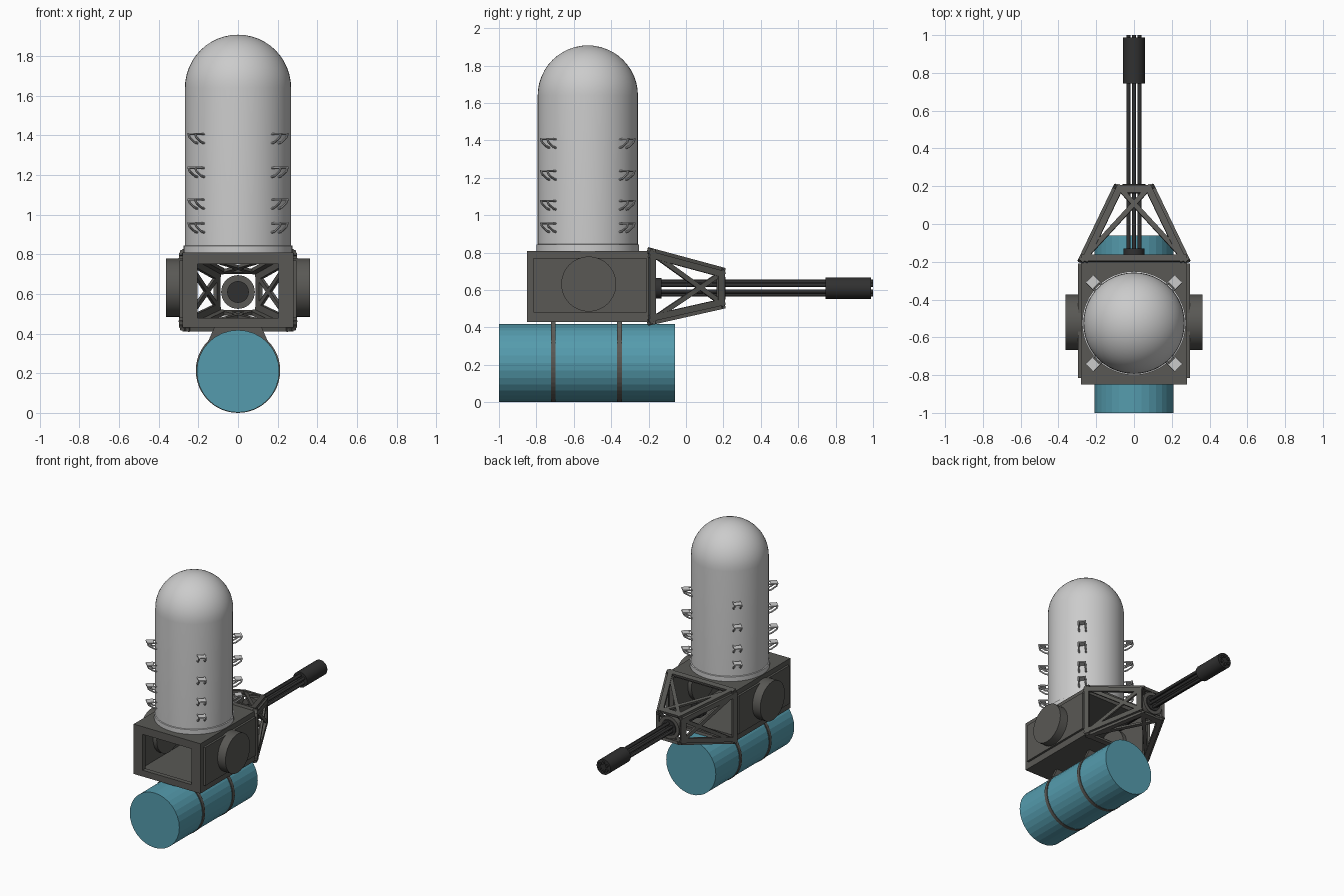
import bpy, bmesh
from math import sin, cos, pi, radians
from mathutils import Matrix, Vector

if "Cube" in bpy.data.objects:
    bpy.data.objects.remove(bpy.data.objects["Cube"])


def material(name, color):
    m = bpy.data.materials.new(name)
    m.diffuse_color = (*color, 1)
    m.use_nodes = True
    m.node_tree.nodes["Principled BSDF"].inputs["Base Color"].default_value = m.diffuse_color
    return m


HULL = material("dark_grey", (0.10, 0.098, 0.09))
TEAL = material("teal", (0.09, 0.33, 0.42))
BLACK = material("gunmetal", (0.03, 0.03, 0.03))


def finish(name, bm, mat=None, smooth=False):
    bmesh.ops.recalc_face_normals(bm, faces=bm.faces[:])
    me = bpy.data.meshes.new(name)
    bm.to_mesh(me)
    bm.free()
    ob = bpy.data.objects.new(name, me)
    bpy.context.collection.objects.link(ob)
    if mat:
        me.materials.append(mat)
    if smooth:
        bpy.context.view_layer.objects.active = ob
        ob.select_set(True)
        bpy.ops.object.shade_smooth_by_angle(angle=radians(35))
        ob.select_set(False)
    return ob


def box(bm, x0, x1, y0, y1, z0, z1):
    m = Matrix.Translation(((x0 + x1) / 2, (y0 + y1) / 2, (z0 + z1) / 2))
    bmesh.ops.create_cube(bm, size=1, matrix=m @ Matrix.Diagonal((x1 - x0, y1 - y0, z1 - z0, 1)))


def rod(bm, p, q, r, n=32):
    p, q = Vector(p), Vector(q)
    rot = (q - p).to_track_quat('Z', 'Y').to_matrix().to_4x4()
    bmesh.ops.create_cone(bm, cap_ends=True, segments=n, radius1=r, radius2=r,
                          depth=(q - p).length, matrix=Matrix.Translation((p + q) / 2) @ rot)


def beam(bm, p, q, w, t, normal):
    # flat bar from p to q, outer side lying on the plane through p, q
    p, q = Vector(p), Vector(q)
    d = (q - p).normalized()
    n = (normal - d * normal.dot(d)).normalized()
    s = d.cross(n)
    c = (p + q) / 2 - n * t / 2
    rot = Matrix((s, d, n)).transposed().to_4x4()
    bmesh.ops.create_cube(bm, size=1, matrix=Matrix.Translation(c) @ rot
                          @ Matrix.Diagonal((w, (q - p).length, t, 1)))


def lathe(name, profile, center, n, mat=None):
    bm = bmesh.new()
    vs = [bm.verts.new((r, 0, z)) for r, z in profile]
    es = [bm.edges.new(e) for e in zip(vs, vs[1:])]
    bmesh.ops.spin(bm, geom=vs + es, cent=(0, 0, 0), axis=(0, 0, 1), angle=2 * pi, steps=n)
    bmesh.ops.remove_doubles(bm, verts=bm.verts[:], dist=0.0005)
    bmesh.ops.translate(bm, verts=bm.verts[:], vec=center)
    return finish(name, bm, mat, True)


CY, R = -0.525, 0.268
GZ = 0.61

# Domed tower and its base ring
dome = [(R, 0.80), (R, 1.64)] + [(R * cos(a * pi / 24), 1.64 + R * sin(a * pi / 24)) for a in range(1, 13)]
lathe("dome_tower", dome, (0, CY, 0), 48)
lathe("dome_base_ring", [(R, 0.80), (0.275, 0.80), (0.275, 0.843), (R, 0.845)], (0, CY, 0), 48)

# Climbing steps: tread plate on two bent legs, four columns of four
bm = bmesh.new()
for col in range(4):
    turn = Matrix.Translation((0, CY, 0)) @ Matrix.Rotation(pi / 4 + col * pi / 2, 4, 'Z')
    for z in (0.94, 1.06, 1.22, 1.39):
        step = bmesh.new()
        box(step, 0.283, 0.333, -0.028, 0.028, z + 0.015, z + 0.022)
        for s in (-0.024, 0.024):
            pts = [(0.26, s, z - 0.03), (0.285, s, z - 0.025), (0.322, s, z), (0.33, s, z + 0.02)]
            for a, b in zip(pts, pts[1:]):
                rod(step, a, b, 0.006, 8)
            rod(step, (0.26, s, z + 0.016), (0.33, s, z + 0.016), 0.005, 8)
        step.transform(turn)
        me = bpy.data.meshes.new("step_tmp")
        step.to_mesh(me)
        step.free()
        bm.from_mesh(me)
        bpy.data.meshes.remove(me)
finish("climbing_steps", bm)

# Hollow housing with front and back openings
bm = bmesh.new()
Y0, Y1 = -0.85, -0.20
box(bm, -0.28, 0.28, Y0, Y1, 0.775, 0.808)
box(bm, -0.28, 0.28, Y0, Y1, 0.43, 0.465)
for s in (-1, 1):
    x0, x1 = sorted((s * 0.245, s * 0.28))
    box(bm, x0, x1, Y0, Y1, 0.465, 0.775)
    x0, x1 = sorted((s * 0.28, s * 0.296))
    box(bm, x0, x1, -0.815, -0.21, 0.48, 0.77)
    x0, x1 = sorted((s * 0.205, s * 0.245))
    box(bm, x0, x1, Y0, Y0 + 0.035, 0.465, 0.775)
box(bm, -0.205, 0.205, Y0, Y0 + 0.035, 0.75, 0.775)
box(bm, -0.205, 0.205, Y0, Y0 + 0.035, 0.465, 0.478)
finish("housing", bm, HULL)

# Side pivot drums
for s, side in ((-1, "left"), (1, "right")):
    bm = bmesh.new()
    rod(bm, (s * 0.215, -0.52, 0.632), (s * 0.362, -0.52, 0.632), 0.147, 48)
    finish(side + "_pivot_drum", bm, HULL, True)

# Tapered truss carrying the gun
bm = bmesh.new()
base = [Vector(v) for v in ((-0.28, -0.2, 0.43), (0.28, -0.2, 0.43), (0.28, -0.2, 0.808), (-0.28, -0.2, 0.808))]
tip = [Vector(v) for v in ((-0.088, 0.2, 0.52), (0.088, 0.2, 0.52), (0.088, 0.2, 0.70), (-0.088, 0.2, 0.70))]
W, T = 0.035, 0.02
for i in range(4):
    a, b, c, d = base[i], base[(i + 1) % 4], tip[(i + 1) % 4], tip[i]
    n = (b - a).cross(d - a).normalized()
    along, up = (b - a).normalized(), ((c + d) - (a + b)).normalized()
    # frame bars inset to stay within the face outline, then the cross
    beam(bm, a + up * W / 2, b + up * W / 2, W, T, n)
    beam(bm, d - up * 0.02, c - up * 0.02, 0.04, T, n)
    beam(bm, a + along * W / 2, d + along * W / 2, W, T, n)
    beam(bm, b - along * W / 2, c - along * W / 2, W, T, n)
    beam(bm, a, c, 0.026, T * 0.8, n)
    beam(bm, b, d, 0.026, T * 0.8, n)
rod(bm, (0, 0.165, GZ), (0, 0.205, GZ), 0.085, 32)
finish("gun_truss", bm, HULL)

# Rotary gun: breech, six barrels, muzzle sleeve
bm = bmesh.new()
rod(bm, (0, -0.175, GZ), (0, -0.13, GZ), 0.055, 24)
rod(bm, (0, 0.19, GZ), (0, 0.212, GZ), 0.06, 24)
rod(bm, (0, 0.745, GZ), (0, 0.988, GZ), 0.058, 24)
for k in range(6):
    a = pi / 2 + k * pi / 3
    x, z = 0.034 * cos(a), GZ + 0.034 * sin(a)
    rod(bm, (x, -0.15, z), (x, 1.0, z), 0.011, 12)
finish("rotary_gun", bm, BLACK, True)

# Fuel tank slung underneath
bm = bmesh.new()
rod(bm, (0, -1.0, 0.21), (0, -0.06, 0.21), 0.208, 32)
finish("tank", bm, TEAL)

# Tank straps with tapered hangers
for y, name in ((-0.71, "front_strap"), (-0.355, "back_strap")):
    bm = bmesh.new()
    rod(bm, (0, y - 0.013, 0.213), (0, y + 0.013, 0.213), 0.213, 48)
    prof = [(-0.16, 0.34), (0.16, 0.34), (0.118, 0.435), (-0.118, 0.435)]
    f = bm.faces.new([bm.verts.new((x, y - 0.013, z)) for x, z in prof])
    ext = bmesh.ops.extrude_face_region(bm, geom=[f])["geom"]
    bmesh.ops.translate(bm, verts=[v for v in ext if isinstance(v, bmesh.types.BMVert)], vec=(0, 0.026, 0))
    finish(name, bm, HULL)
